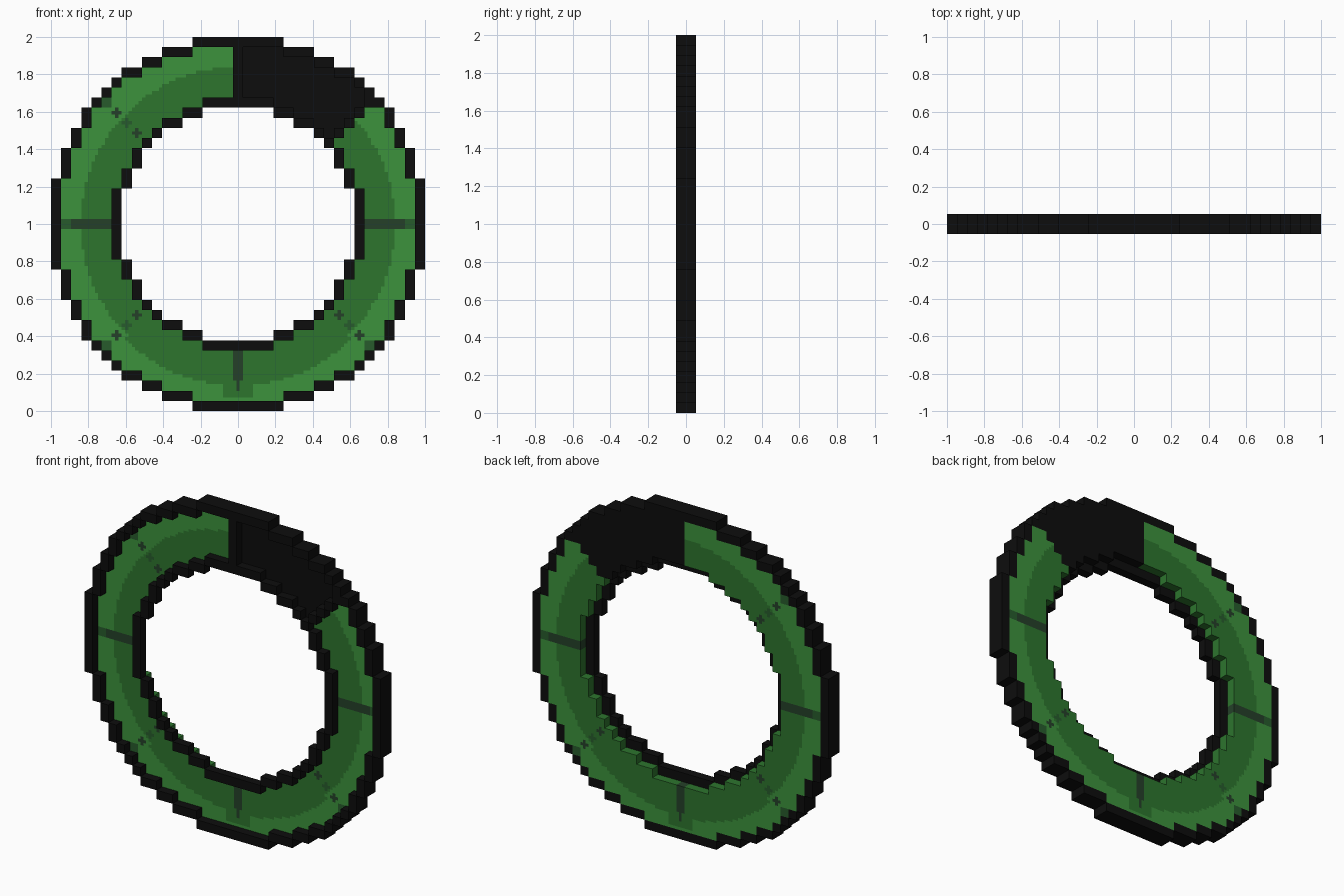
import bpy, bmesh, math

old = bpy.data.objects.get("Cube")
if old:
    bpy.data.objects.remove(old, do_unlink=True)

N = 37                # cells across the ring
C = 2.0 / N           # cell size
SUB = 3               # finer painted squares per cell on the green band


def material(name, rgb):
    m = bpy.data.materials.new(name)
    m.use_nodes = True
    m.diffuse_color = (*rgb, 1)
    bsdf = m.node_tree.nodes["Principled BSDF"]
    bsdf.inputs["Base Color"].default_value = (*rgb, 1)
    bsdf.inputs["Roughness"].default_value = 0.9
    return m


BLACK = material("black", (0.004, 0.004, 0.004))
LIGHT = material("light green", (0.045, 0.287, 0.045))
MID = material("mid green", (0.026, 0.178, 0.027))
DARK = material("dark green", (0.018, 0.051, 0.022))
FAINT = material("shaded green", (0.020, 0.105, 0.025))


def build(name, cells, y0, y1, mats, rule=None, sub=1):
    """Extrude a set of square cells (x, z offsets from the centre) between two depths."""
    fine = {(x * sub + i, z * sub + k) for x, z in cells
            for i in range(sub) for k in range(sub)}
    s = C / sub
    bm = bmesh.new()
    verts = {}

    def v(i, k, y):
        if (i, k, y) not in verts:
            verts[i, k, y] = bm.verts.new((i * s - C / 2, y, 1 + k * s - C / 2))
        return verts[i, k, y]

    for i, k in sorted(fine):
        a, b, c, d = (i, k), (i + 1, k), (i + 1, k + 1), (i, k + 1)
        faces = [[v(*p, y0) for p in (a, b, c, d)], [v(*p, y1) for p in (d, c, b, a)]]
        for p, q, n in ((a, b, (i, k - 1)), (b, c, (i + 1, k)),
                        (c, d, (i, k + 1)), (d, a, (i - 1, k))):
            if n not in fine:
                faces.append([v(*q, y0), v(*p, y0), v(*p, y1), v(*q, y1)])
        idx = rule(i, k) if rule else 0
        for f in faces:
            bm.faces.new(f).material_index = idx
    bmesh.ops.recalc_face_normals(bm, faces=bm.faces)
    me = bpy.data.meshes.new(name)
    bm.to_mesh(me)
    bm.free()
    for m in mats:
        me.materials.append(m)
    ob = bpy.data.objects.new(name, me)
    bpy.context.collection.objects.link(ob)
    return ob


def inside(x, z):
    return x * x + z * z <= 347


def hole(x, z):
    return x * x + z * z <= 131


def touches(x, z, test):
    return any(test(x + a, z + b) for a, b in ((1, 0), (-1, 0), (0, 1), (0, -1)))


# Sort the ring's cells into rims, gap and band
H = N // 2
ring = {(x, z) for x in range(-H, H + 1) for z in range(-H, H + 1)
        if inside(x, z) and not hole(x, z)}
outer = {c for c in ring if touches(*c, lambda x, z: not inside(x, z))}
inner = {c for c in ring if touches(*c, hole)}
band = ring - outer - inner
gap = {(x, z) for x, z in band if x >= 0 and z > 0 and x - z < 2}
gap_ends = {(x, z) for x, z in gap if x == 0 or x - z == 1}


def paint(i, k):
    """Pick the band colour: seam marks first, then light outside and mid inside."""
    x, z = i // SUB, k // SUB
    si, sk = i % SUB - 1, k % SUB - 1
    ax, az = abs(x), abs(z)
    # side seams
    if z == 0:
        return 3 if ax == 17 else 2
    # bottom seam with a narrow tip
    if x == 0 and z < 0 and (z >= -15 or (z == -16 and si == 0)):
        return 2
    # dotted diagonal seams
    if ax - az == 1 and 9 <= az <= 12:
        if az == 12:
            return 3
        if not (si and sk):
            return 3 if az == 10 else 2
    px, pz = (i - 1) * C / SUB, (k - 1) * C / SUB
    edge = 0.84
    if pz < -abs(px):
        edge = 0.93 if abs(px) < 0.08 else 0.865
    return 0 if math.hypot(px, pz) > edge else 1


# Full-depth outer rim, front inner rim, rear band and the black gap
build("outer_rim", outer, -C, C, [BLACK])
build("inner_rim", inner, -C, 0, [BLACK])
build("green_band", band - gap, 0, C, [LIGHT, MID, DARK, FAINT], paint, SUB)
build("gap_panel", gap - gap_ends, 0, C, [BLACK])
build("gap_end_bars", gap_ends, -C, C, [BLACK])
